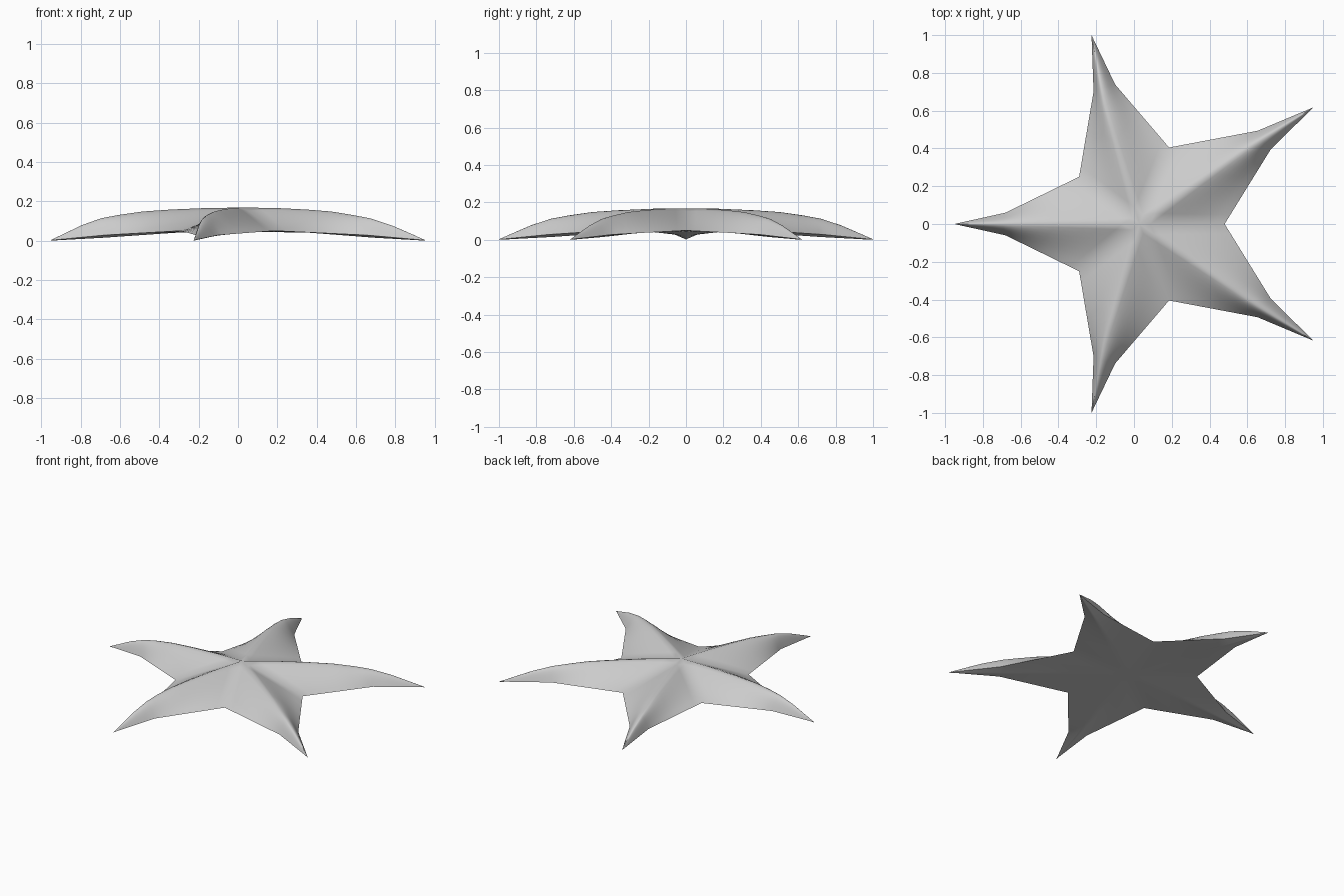
import bpy, bmesh, math
from math import sin, cos, pi, radians

if "Cube" in bpy.data.objects:
    bpy.data.objects.remove(bpy.data.objects["Cube"])

# Profiles along one arm: (u, distance from centre, ..., height, x offset)
RIDGE = [(0, 0, .168, .03), (.15, .19, .166, .035), (.3, .38, .158, .04), (.42, .53, .148, .045),
         (.52, .66, .130, .05), (.6, .757, .113, .06), (.75, .87, .078, .075),
         (.88, .97, .037, .09), (1, 1.0515, .003, .1)]
KEEL = [(0, 0, .046, .054), (.3, .38, .040, .06), (.6, .757, .015, .077), (1, 1.0515, 0, .1)]
# Rim: (u, along arm, sideways, height, x offset)
V = .4257
RIM = [(0, V * cos(radians(36)), V * sin(radians(36)), .05, .054),
       (.6, .757, .06, .028, .077), (1, 1.0515, 0, .002, .1)]
STEPS = [0, .075, .15, .225, .3, .36, .42, .47, .52, .56, .6, .675, .75, .815, .88, .94, 1]
ACROSS = 8


def sample(table, u):
    for a, b in zip(table, table[1:]):
        if u <= b[0] + 1e-9:
            k = (u - a[0]) / (b[0] - a[0])
            return [p + (q - p) * k for p, q in zip(a[1:], b[1:])]


def arm_half(bm, angle, side, mid_table, top):
    grid = []
    for u in STEPS:
        ra, rs, rz, ro = sample(RIM, u)
        ma, mz, mo = sample(mid_table, u)
        row = []
        for j in range(ACROSS + 1):
            t = j / ACROSS
            w = min(1, u / .6) if top else 0
            f = (1 - w) * t + w * sin(pi * t / 2)
            a = ra + (ma - ra) * t
            s = side * rs * (1 - t)
            x = a * cos(angle) - s * sin(angle) + ro + (mo - ro) * t
            y = a * sin(angle) + s * cos(angle)
            row.append(bm.verts.new((x, y, rz + (mz - rz) * f)))
        grid.append(row)
    for r0, r1 in zip(grid, grid[1:]):
        for j in range(ACROSS):
            bm.faces.new((r0[j], r1[j], r1[j + 1], r0[j + 1]))


# Five arms, each with a ridged top and a gently keeled underside
bm = bmesh.new()
for i in range(5):
    for side in (1, -1):
        arm_half(bm, radians(36 + 72 * i), side, RIDGE, True)
        arm_half(bm, radians(36 + 72 * i), side, KEEL, False)
bmesh.ops.remove_doubles(bm, verts=bm.verts, dist=.0005)
bmesh.ops.recalc_face_normals(bm, faces=bm.faces)
mesh = bpy.data.meshes.new("starfish_body")
bm.to_mesh(mesh)
bm.free()
body = bpy.data.objects.new("starfish_body", mesh)
bpy.context.collection.objects.link(body)
bpy.context.view_layer.objects.active = body
body.select_set(True)
bpy.ops.object.shade_smooth_by_angle(angle=radians(60))
